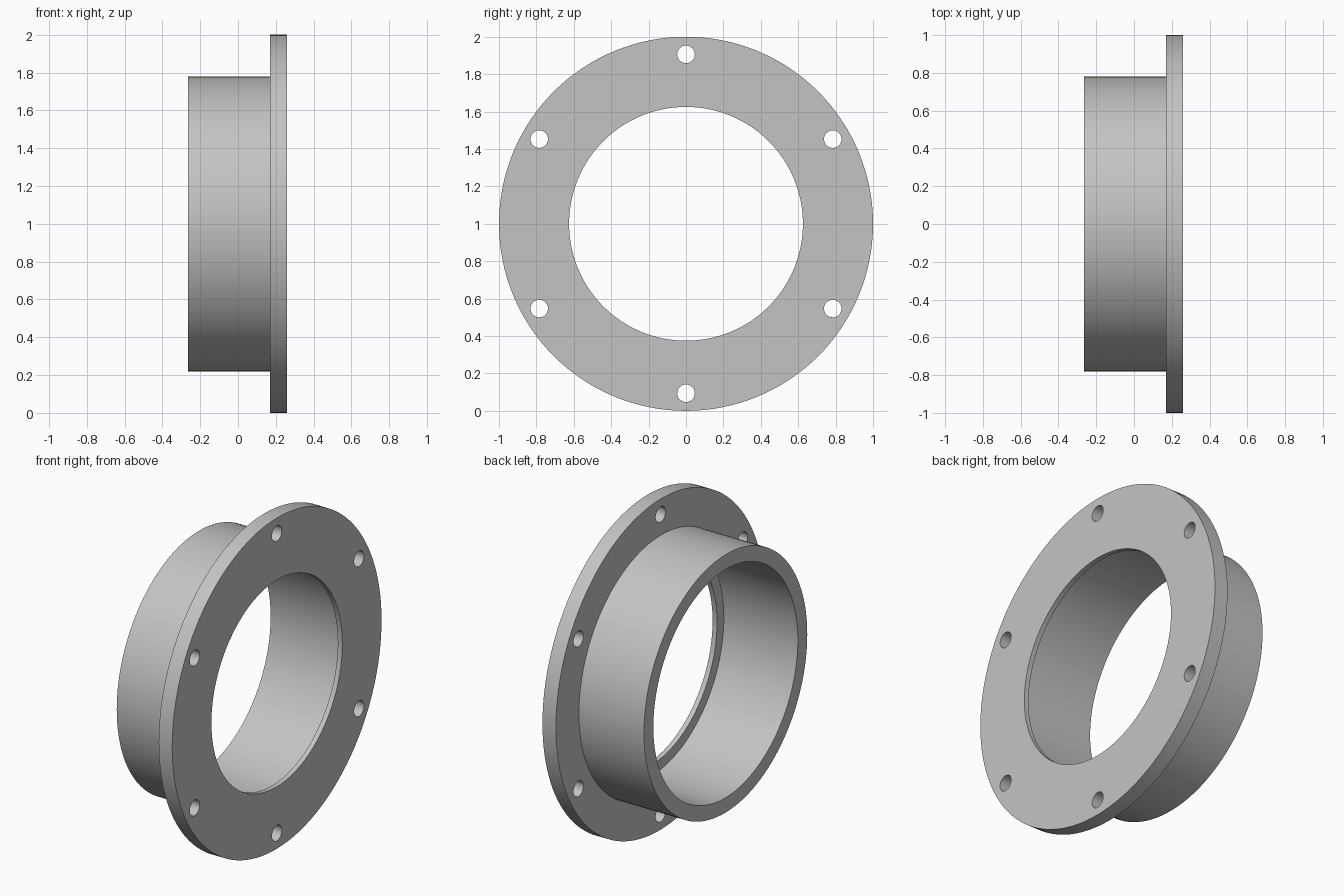
import bpy, bmesh
from math import pi, radians, sin, cos
from mathutils import Matrix, Vector

default = bpy.data.objects.get("Cube")
if default:
    bpy.data.objects.remove(default)

SEGMENTS = 128
AXIS_Z = 1.0
BOLT_RADIUS, BOLT_CIRCLE, BOLT_COUNT = 0.047, 0.906, 6

grey = bpy.data.materials.new("plain grey")
grey.use_nodes = True
colour = (0.55, 0.55, 0.55, 1)
grey.diffuse_color = colour
grey.node_tree.nodes["Principled BSDF"].inputs["Base Color"].default_value = colour


def add_object(name, bm):
    bmesh.ops.recalc_face_normals(bm, faces=bm.faces)
    mesh = bpy.data.meshes.new(name)
    bm.to_mesh(mesh)
    bm.free()
    mesh.materials.append(grey)
    obj = bpy.data.objects.new(name, mesh)
    bpy.context.collection.objects.link(obj)
    obj.location.z = AXIS_Z
    return obj


# Flange, sleeve and inner lip: one closed section (x, radius) turned about x
section = [(0.26, 0.625), (0.26, 1.0), (0.17, 1.0), (0.17, 0.78),
           (-0.265, 0.78), (-0.265, 0.69), (0.23, 0.69), (0.23, 0.625)]
bm = bmesh.new()
verts = [bm.verts.new((x, 0, r)) for x, r in section]
edges = [bm.edges.new((a, b)) for a, b in zip(verts, verts[1:] + verts[:1])]
bmesh.ops.spin(bm, geom=verts + edges, cent=(0, 0, 0), axis=(1, 0, 0),
               angle=2 * pi, steps=SEGMENTS, use_merge=True)
bmesh.ops.remove_doubles(bm, verts=bm.verts, dist=0.0001)
flange = add_object("flanged_sleeve", bm)

# Bolt holes: a ring of cylinders cut through the flange
bm = bmesh.new()
for i in range(BOLT_COUNT):
    angle = 2 * pi * i / BOLT_COUNT
    place = Matrix.Translation(Vector((0.215, sin(angle) * BOLT_CIRCLE, cos(angle) * BOLT_CIRCLE)))
    bmesh.ops.create_cone(bm, cap_ends=True, segments=32, radius1=BOLT_RADIUS,
                          radius2=BOLT_RADIUS, depth=0.3,
                          matrix=place @ Matrix.Rotation(pi / 2, 4, "Y"))
cutter = add_object("bolt_hole_cutter", bm)
cutter.hide_render = True

bpy.context.view_layer.objects.active = flange
cut = flange.modifiers.new("bolt_holes", "BOOLEAN")
cut.operation = "DIFFERENCE"
cut.solver = "EXACT"
cut.object = cutter
bpy.ops.object.modifier_apply(modifier=cut.name)
bpy.data.objects.remove(cutter)

# Smooth round walls, crisp rims
bpy.ops.object.select_all(action="DESELECT")
flange.select_set(True)
bpy.ops.object.shade_smooth_by_angle(angle=radians(30))
